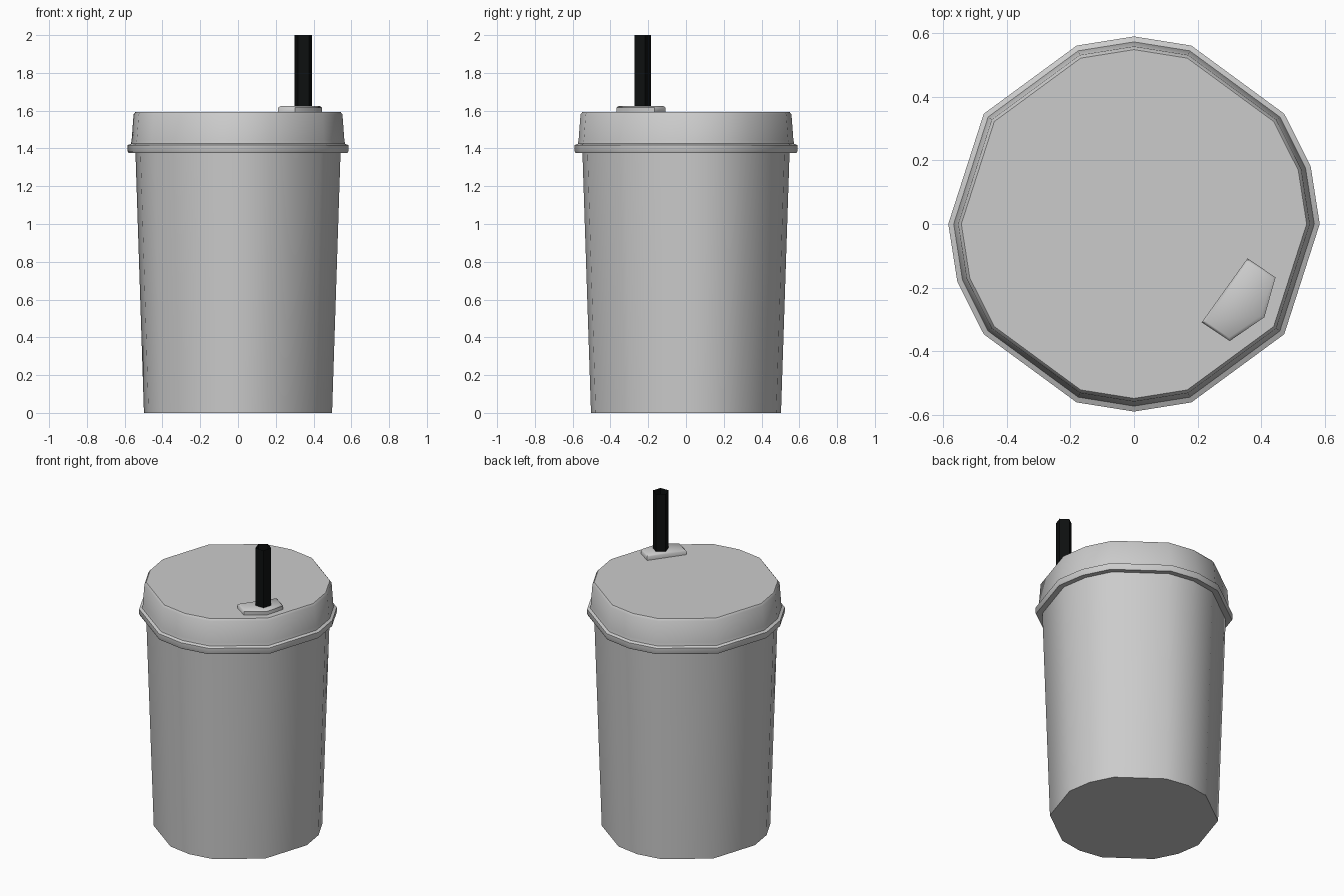
import bpy, bmesh
from math import cos, sin, radians

if "Cube" in bpy.data.objects:
    bpy.data.objects.remove(bpy.data.objects["Cube"])

# Uneven low-poly outline: a 20-gon with some corners left out
ANGLES = [0, 18, 36, 72, 90, 108, 144, 180, 198, 216, 252, 270, 288, 324]


def ring(r, z, angles=ANGLES, cx=0, cy=0, sy=1.01):
    return [(cx + r * cos(radians(a)), cy + sy * r * sin(radians(a)), z) for a in angles]


def loft(name, rings, cap_start=True, cap_end=True, smooth=True):
    bm = bmesh.new()
    loops = [[bm.verts.new(p) for p in r] for r in rings]
    n = len(loops[0])
    for a, b in zip(loops, loops[1:]):
        for i in range(n):
            j = (i + 1) % n
            bm.faces.new((a[i], a[j], b[j], b[i]))
    if cap_start:
        bm.faces.new(loops[0][::-1])
    if cap_end:
        bm.faces.new(loops[-1])
    me = bpy.data.meshes.new(name)
    bm.to_mesh(me)
    bm.free()
    ob = bpy.data.objects.new(name, me)
    bpy.context.collection.objects.link(ob)
    if smooth:
        bpy.ops.object.select_all(action='DESELECT')
        ob.select_set(True)
        bpy.context.view_layer.objects.active = ob
        bpy.ops.object.shade_smooth_by_angle(angle=radians(50))
    return ob


# Tapered cup
loft("cup", [ring(0.498, 0), ring(0.543, 1.38)], cap_end=False)

# Lid with flared rim and slightly softened top edge
lid_profile = [(0.543, 1.38), (0.58, 1.377), (0.584, 1.385), (0.584, 1.417),
               (0.567, 1.425), (0.563, 1.445), (0.553, 1.58), (0.543, 1.593)]
loft("lid", [ring(r, z) for r, z in lid_profile], cap_start=False)

# Raised straw mount, following the edge of the lid
base = [(.357, -.108), (.213, -.309), (.301, -.368), (.41, -.293), (.445, -.168)]
top = [(.36, -.12), (.226, -.307), (.299, -.357), (.40, -.288), (.434, -.171)]
loft("straw_mount", [[(x, y, 1.59) for x, y in base],
                     [(x, y, 1.616) for x, y in base],
                     [(x, y, 1.624) for x, y in top]])

# Open five-sided straw
five = [90 + 72 * i for i in range(5)]
straw = loft("straw", [ring(0.049, z, five, 0.346, -0.233, 1) for z in (1.6, 2.0)],
             False, False, False)
black = bpy.data.materials.new("straw_black")
black.diffuse_color = (0.004, 0.005, 0.005, 1)
black.use_nodes = True
black.node_tree.nodes["Principled BSDF"].inputs["Base Color"].default_value = black.diffuse_color
straw.data.materials.append(black)
